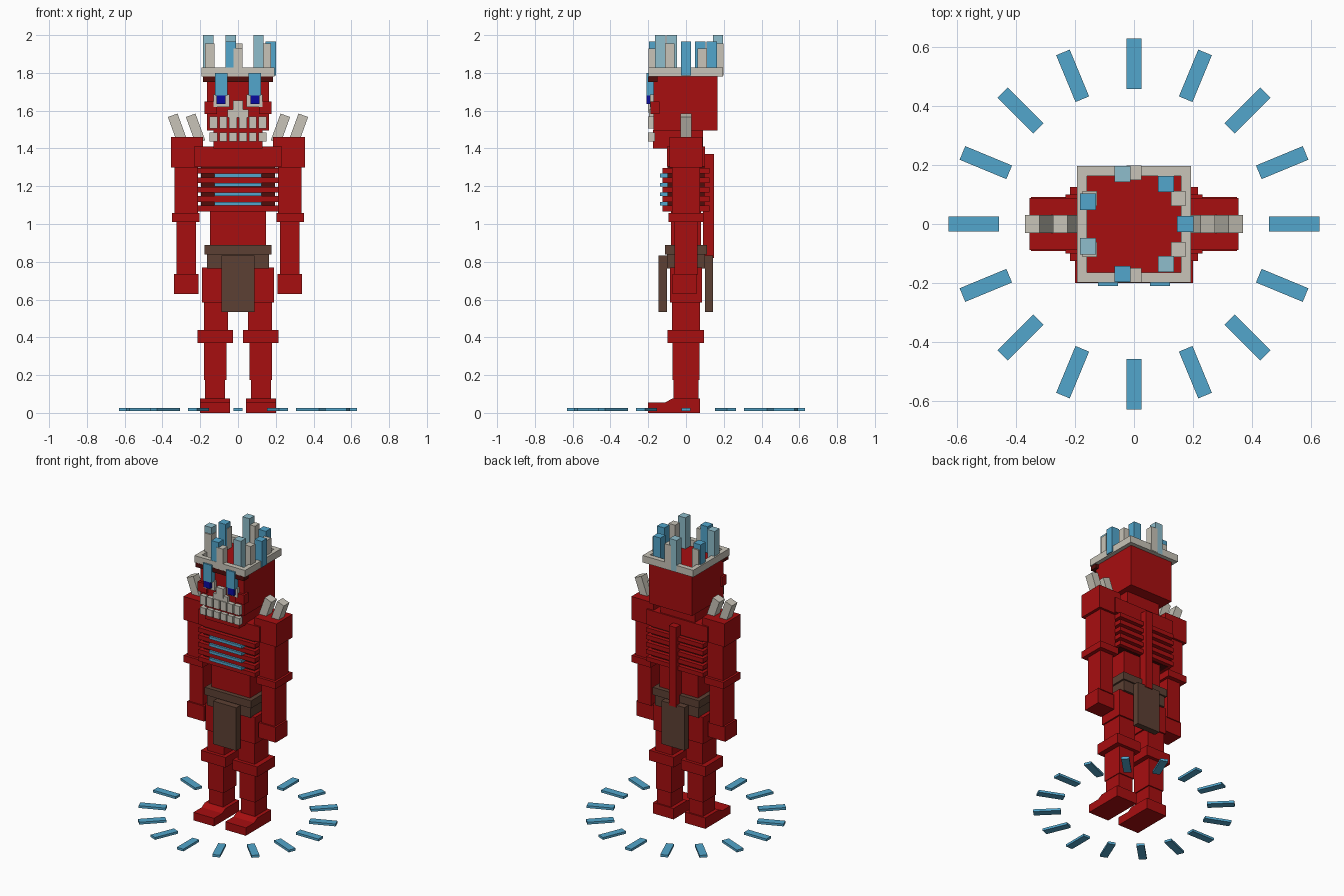
import bpy, math
from mathutils import Matrix, Vector

if "Cube" in bpy.data.objects:
    bpy.data.objects.remove(bpy.data.objects["Cube"])


def material(name, rgb):
    m = bpy.data.materials.new(name)
    m.diffuse_color = (*rgb, 1)
    m.use_nodes = True
    m.node_tree.nodes["Principled BSDF"].inputs["Base Color"].default_value = m.diffuse_color
    return m


RED = material("red", (0.39, 0.0044, 0.005))
DARK = material("dark red", (0.08, 0.004, 0.003))
BROWN = material("brown leather", (0.107, 0.051, 0.033))
BONE = material("bone", (0.578, 0.552, 0.479))
BLUE = material("blue", (0.084, 0.381, 0.604))
PALE = material("pale blue", (0.275, 0.515, 0.604))
NAVY = material("navy", (0.003, 0.003, 0.352))


def mesh_object(name, verts, faces, mat):
    me = bpy.data.meshes.new(name)
    me.from_pydata(verts, [], faces)
    me.materials.append(mat)
    ob = bpy.data.objects.new(name, me)
    bpy.context.collection.objects.link(ob)
    return ob


def box(name, x, y, z, mat, turn=None):
    """Box from (min, max) ranges, optionally turned about its centre."""
    c = Vector((sum(x) / 2, sum(y) / 2, sum(z) / 2))
    verts = [Vector((a, b, d)) for a in x for b in y for d in z]
    if turn:
        verts = [c + turn @ (v - c) for v in verts]
    faces = [(0, 1, 3, 2), (4, 6, 7, 5), (0, 4, 5, 1),
             (2, 3, 7, 6), (0, 2, 6, 4), (1, 5, 7, 3)]
    return mesh_object(name, verts, faces, mat)


def centred(name, hx, y, z, mat):
    return box(name, (-hx, hx), y, z, mat)


def pair(name, x, y, z, mat, tilt=0):
    """Mirrored left and right boxes."""
    for side, s in (("left", -1), ("right", 1)):
        turn = Matrix.Rotation(s * tilt, 3, 'Y') if tilt else None
        box(f"{side}_{name}", sorted((s * x[0], s * x[1])), y, z, mat, turn)


# Feet: stepped side profile extruded across x
profile = [(-.2, 0), (.075, 0), (.075, .075), (-.075, .075), (-.11, .055), (-.2, .055)]
n = len(profile)
for side, x0, x1 in (("left", -.2, -.043), ("right", .043, .2)):
    verts = [(x, y, z) for x in (x0, x1) for y, z in profile]
    faces = [tuple(reversed(range(n))), tuple(range(n, 2 * n))]
    faces += [(i, (i + 1) % n, n + (i + 1) % n, n + i) for i in range(n)]
    mesh_object(side + "_foot", verts, faces, RED)

# Legs
pair("ankle", (.068, .175), (-.065, .065), (.07, .18), RED)
pair("shin", (.06, .18), (-.072, .072), (.175, .38), RED)
pair("knee", (.027, .215), (-.098, .095), (.37, .44), RED)
pair("lower_thigh", (.053, .18), (-.075, .075), (.43, .6), RED)
pair("upper_thigh", (.043, .19), (-.085, .085), (.585, .77), RED)

# Hips, belt and loincloth
centred("hips", .165, (-.1, .1), (.765, .84), BROWN)
centred("belt", .177, (-.11, .11), (.838, .89), BROWN)
centred("front_loincloth", .088, (-.145, -.1), (.535, .832), BROWN)
centred("back_loincloth", .088, (.1, .142), (.535, .832), BROWN)

# Torso with ribs and glowing gaps
centred("abdomen", .147, (-.08, .08), (.88, 1.07), RED)
centred("rib_core", .195, (-.098, .098), (1.065, 1.31), DARK)
for i in range(5):
    z = 1.082 + i * .05
    centred(f"rib_{i + 1}", .217, (-.125, .125), (z - .015, z + .015), RED)
    if i < 4:
        centred(f"rib_glow_{i + 1}", .125, (-.138, -.095), (z + .0155, z + .0345), BLUE)
centred("upper_chest", .233, (-.1, .1), (1.305, 1.41), RED)
centred("spine", .028, (.09, .148), (.82, 1.37), RED)
centred("neck", .12, (-.09, .09), (1.4, 1.5), RED)

# Arms
pair("shoulder", (.185, .355), (-.088, .088), (1.3, 1.46), RED)
pair("upper_arm", (.213, .335), (-.073, .073), (1.05, 1.31), RED)
pair("elbow", (.205, .35), (-.092, .092), (1.01, 1.057), RED)
pair("forearm", (.222, .325), (-.062, .062), (.73, 1.015), RED)
pair("hand", (.208, .338), (-.072, .055), (.63, .735), RED)

# Shoulder spikes leaning outward
for label, x in (("inner", .225), ("outer", .32)):
    pair(f"{label}_shoulder_spike", (x - .027, x + .027), (-.03, .03), (1.43, 1.58),
         BONE, math.radians(20))

# Head, jaw and face
centred("head", .165, (-.172, .168), (1.495, 1.785), RED)
centred("jaw", .13, (-.175, .09), (1.4, 1.497), RED)
centred("brow", .185, (-.2, -.15), (1.752, 1.782), DARK)
pair("eye_stripe", (.055, .122), (-.21, -.17), (1.68, 1.8), BLUE)
pair("eye_socket", (.045, .13), (-.19, -.17), (1.62, 1.685), BONE)
pair("eye", (.065, .115), (-.21, -.18), (1.635, 1.682), NAVY)
pair("cheek", (.11, .178), (-.188, -.14), (1.583, 1.648), RED)
centred("nose_bridge", .027, (-.2, -.165), (1.59, 1.655), BONE)
centred("nose_base", .055, (-.195, -.165), (1.565, 1.605), BONE)
for i in range(6):
    x = (i - 2.5) * .052
    box(f"upper_tooth_{i + 1}", (x - .021, x + .021), (-.2, -.165), (1.505, 1.568), BONE)
    box(f"lower_tooth_{i + 1}", (x - .021, x + .021), (-.2, -.165), (1.437, 1.485), BONE)

# Crown band as four rails
centred("crown_front", .193, (-.199, -.165), (1.78, 1.828), BONE)
centred("crown_back", .193, (.163, .197), (1.78, 1.828), BONE)
pair("crown_side", (.16, .193), (-.165, .163), (1.78, 1.828), BONE)


# Crown spikes: seven crystals and six bones around the band
def crown_spike(name, angle, h, top, mat):
    x, y = .174 * math.cos(angle), .174 * math.sin(angle)
    box(name, (x - h, x + h), (y - h, y + h), (1.785, top), mat)


for i in range(7):
    pale = i in (2, 4, 6)
    crown_spike(f"crystal_spike_{i + 1}", i * math.tau / 7, .0275,
                2.0 if pale else 1.965, PALE if pale else BLUE)
for i in range(6):
    crown_spike(f"bone_spike_{i + 1}", math.radians(30 + 60 * i), .025,
                1.955 if i % 2 else 1.93, BONE)

# Ring of sixteen floor plates
for i in range(16):
    a = i * math.tau / 16
    ob = box(f"floor_plate_{i + 1}", (.459, .631), (-.025, .025), (.01, .026), BLUE)
    ob.data.transform(Matrix.Rotation(a, 4, 'Z'))
